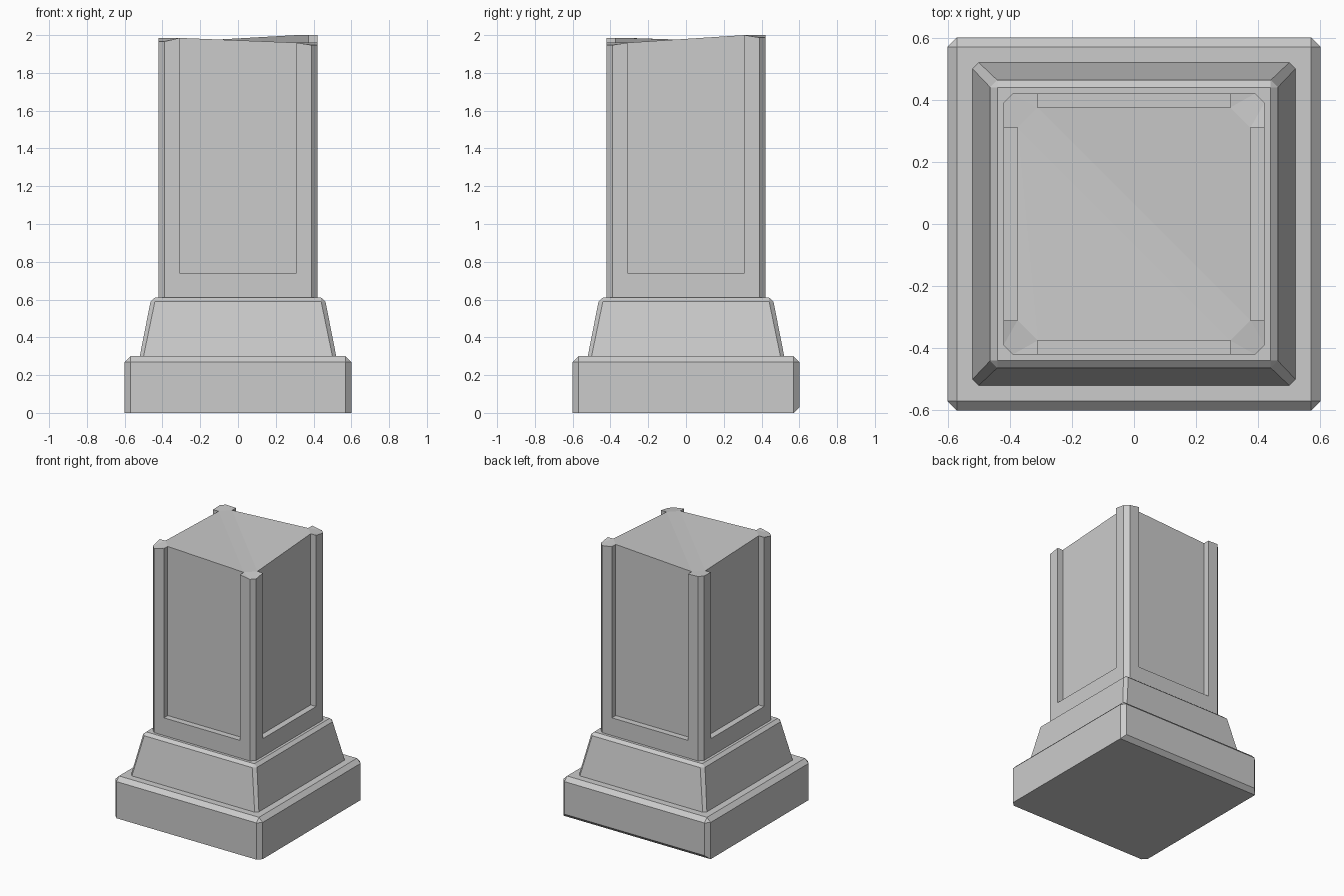
import bpy, bmesh
from mathutils import Vector, Matrix
from math import pi

if "Cube" in bpy.data.objects:
    bpy.data.objects.remove(bpy.data.objects["Cube"])


def finish(bm, name):
    bmesh.ops.remove_doubles(bm, verts=bm.verts[:], dist=0.0005)
    bmesh.ops.recalc_face_normals(bm, faces=bm.faces[:])
    me = bpy.data.meshes.new(name)
    bm.to_mesh(me)
    bm.free()
    ob = bpy.data.objects.new(name, me)
    bpy.context.collection.objects.link(ob)
    return ob


def poly(bm, pts):
    return bm.faces.new([bm.verts.new(p) for p in pts])


def ring(half, cut, z):
    """Square outline with cut corners."""
    quarter = [Vector((half - cut, -half, z)), Vector((half, -half + cut, z))]
    return [Matrix.Rotation(k * pi / 2, 3, 'Z') @ p for k in range(4) for p in quarter]


# Plinth: bevelled block, the underside is only chamfered at the back
bm = bmesh.new()
bmesh.ops.create_cube(bm, size=1, matrix=Matrix.Translation((0, 0, 0.15)) @ Matrix.Diagonal((1.2, 1.2, 0.3, 1)))
edges = [e for e in bm.edges
         if max(v.co.z for v in e.verts) > 0.2 or min(v.co.y for v in e.verts) > 0.5]
bmesh.ops.bevel(bm, geom=edges, offset=0.03, segments=1, affect='EDGES')
finish(bm, "plinth")

# Sloped tier with chamfered corners and top edge
bm = bmesh.new()
rings = [[bm.verts.new(p) for p in ring(*r)]
         for r in ((0.52, 0.02, 0.30), (0.463, 0.023, 0.59), (0.44, 0.0005, 0.61))]
for a, b in zip(rings, rings[1:]):
    for i in range(8):
        j = (i + 1) % 8
        bm.faces.new((a[i], a[j], b[j], b[i]))
bm.faces.new(rings[0])
bm.faces.new(rings[-1])
finish(bm, "sloped_tier")

# Shaft with a recessed panel on each side and an uneven broken top
HALF, CUT, PANEL, DEEP, LOW, SILL = 0.42, 0.03, 0.31, 0.375, 0.60, 0.74
# Corner heights (inner, outer): front left, front right, back right, back left
TOPS = [(1.985, 1.966), (1.96, 1.947), (2.0, 1.987), (1.965, 1.968)]
bm = bmesh.new()
inner = []
for k in range(4):
    rot = Matrix.Rotation(k * pi / 2, 3, 'Z')

    def at(x, y, z):
        return rot @ Vector((x, y, z))

    (li, lo), (ri, ro) = TOPS[k], TOPS[(k + 1) % 4]
    w = HALF - CUT
    # Outer face around the panel
    poly(bm, [at(-w, -HALF, LOW), at(w, -HALF, LOW), at(w, -HALF, ro), at(PANEL, -HALF, ri),
              at(PANEL, -HALF, SILL), at(-PANEL, -HALF, SILL), at(-PANEL, -HALF, li), at(-w, -HALF, lo)])
    # Panel back, sill and side walls
    poly(bm, [at(-PANEL, -DEEP, SILL), at(PANEL, -DEEP, SILL), at(PANEL, -DEEP, ri), at(-PANEL, -DEEP, li)])
    poly(bm, [at(-PANEL, -HALF, SILL), at(PANEL, -HALF, SILL), at(PANEL, -DEEP, SILL), at(-PANEL, -DEEP, SILL)])
    for x, z in ((-PANEL, li), (PANEL, ri)):
        poly(bm, [at(x, -HALF, SILL), at(x, -DEEP, SILL), at(x, -DEEP, z), at(x, -HALF, z)])
    # Corner chamfer and corner top at the right of this side
    poly(bm, [at(w, -HALF, LOW), at(HALF, -w, LOW), at(HALF, -w, ro), at(w, -HALF, ro)])
    corner = [at(PANEL, -DEEP, ri), at(PANEL, -HALF, ri), at(w, -HALF, ro),
              at(HALF, -w, ro), at(HALF, -PANEL, ri), at(DEEP, -PANEL, ri)]
    for ids in ((0, 1, 2), (0, 2, 3, 5), (3, 4, 5)):
        poly(bm, [corner[i] for i in ids])
    inner += [corner[0], corner[5]]
# Middle of the top: creased band between the two low corners, a slab either side
for ids in ((0, 1, 4), (0, 4, 5), (1, 2, 3), (1, 3, 4), (5, 6, 7), (5, 7, 0)):
    poly(bm, [inner[i] for i in ids])
poly(bm, ring(HALF, CUT, LOW))
finish(bm, "panelled_shaft")
